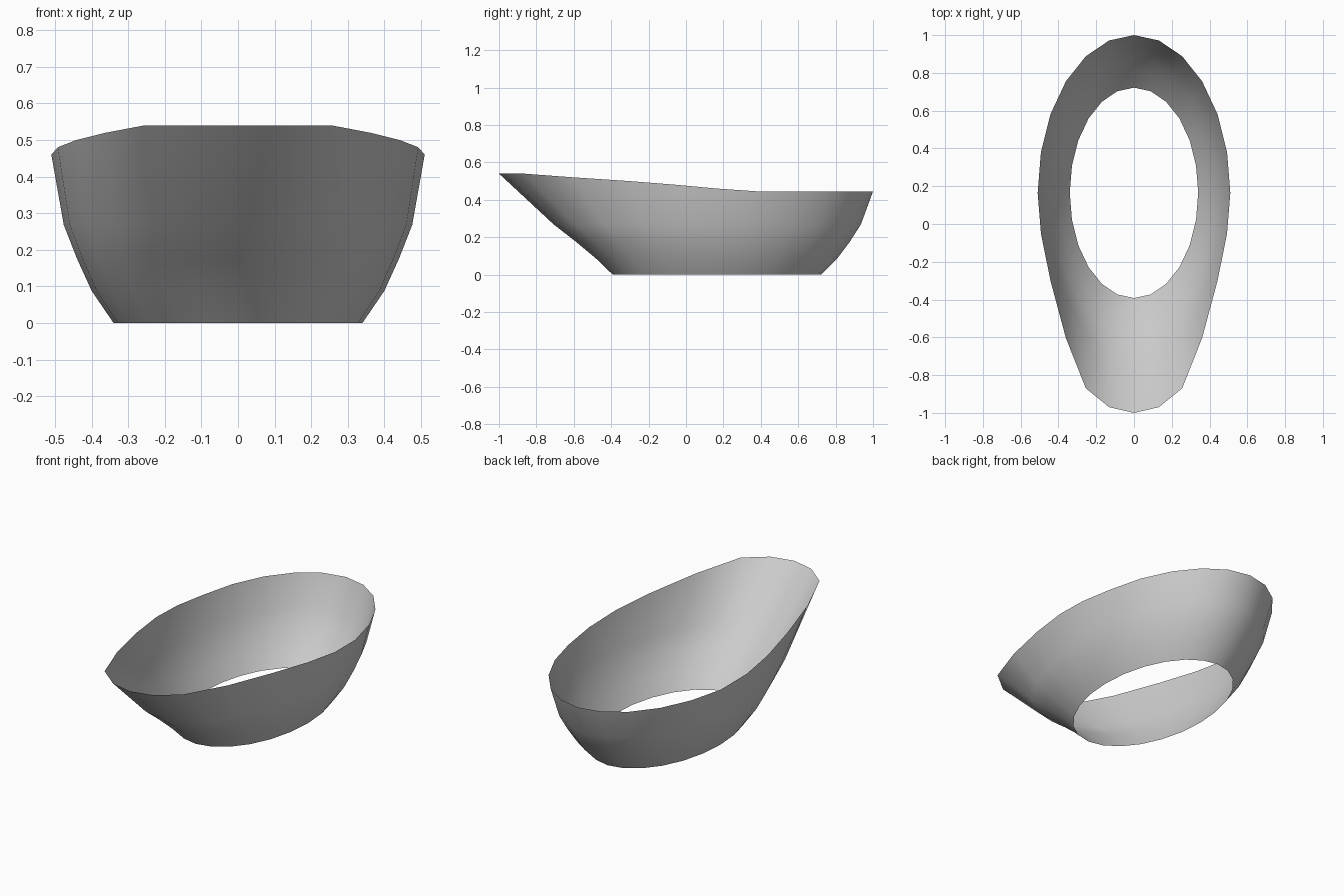
import bpy, bmesh
from math import sin, cos, pi

if "Cube" in bpy.data.objects:
    bpy.data.objects.remove(bpy.data.objects["Cube"])

SIDES = 24
CY = 0.165  # centre of the oval in y

# Oval rings: height, half width, half length, forward stretch factor
rings = [(0.0, 0.34, 0.557, 0.0),
         (0.088, 0.40, 0.645, 0.01),
         (0.176, 0.44, 0.711, 0.13),
         (0.268, 0.476, 0.77, 0.31),
         (0.445, 0.51, 0.835, 1.0)]

# Forward stretch and rim lift, by 15 degree steps away from the front
stretch = [0.33, 0.328, 0.312, 0.178, 0.05, 0.0, 0.0]
lift = [0.095, 0.095, 0.095, 0.075, 0.055, 0.035, 0.015]

bm = bmesh.new()
loops = []
for n, (z, rx, ry, s) in enumerate(rings):
    loop = []
    for i in range(SIDES):
        a = 2 * pi * i / SIDES
        k = min(i, SIDES - i)
        dy = stretch[k] * s if k < 7 else 0.0
        dz = lift[k] if k < 7 and n == len(rings) - 1 else 0.0
        loop.append(bm.verts.new((rx * sin(a), CY - ry * cos(a) - dy, z + dz)))
    loops.append(loop)

# Open wall between neighbouring rings
for low, high in zip(loops, loops[1:]):
    for i in range(SIDES):
        j = (i + 1) % SIDES
        bm.faces.new((low[i], low[j], high[j], high[i]))

mesh = bpy.data.meshes.new("basin_shell")
bm.to_mesh(mesh)
bm.free()
shell = bpy.data.objects.new("basin_shell", mesh)
bpy.context.collection.objects.link(shell)
for p in mesh.polygons:
    p.use_smooth = True
